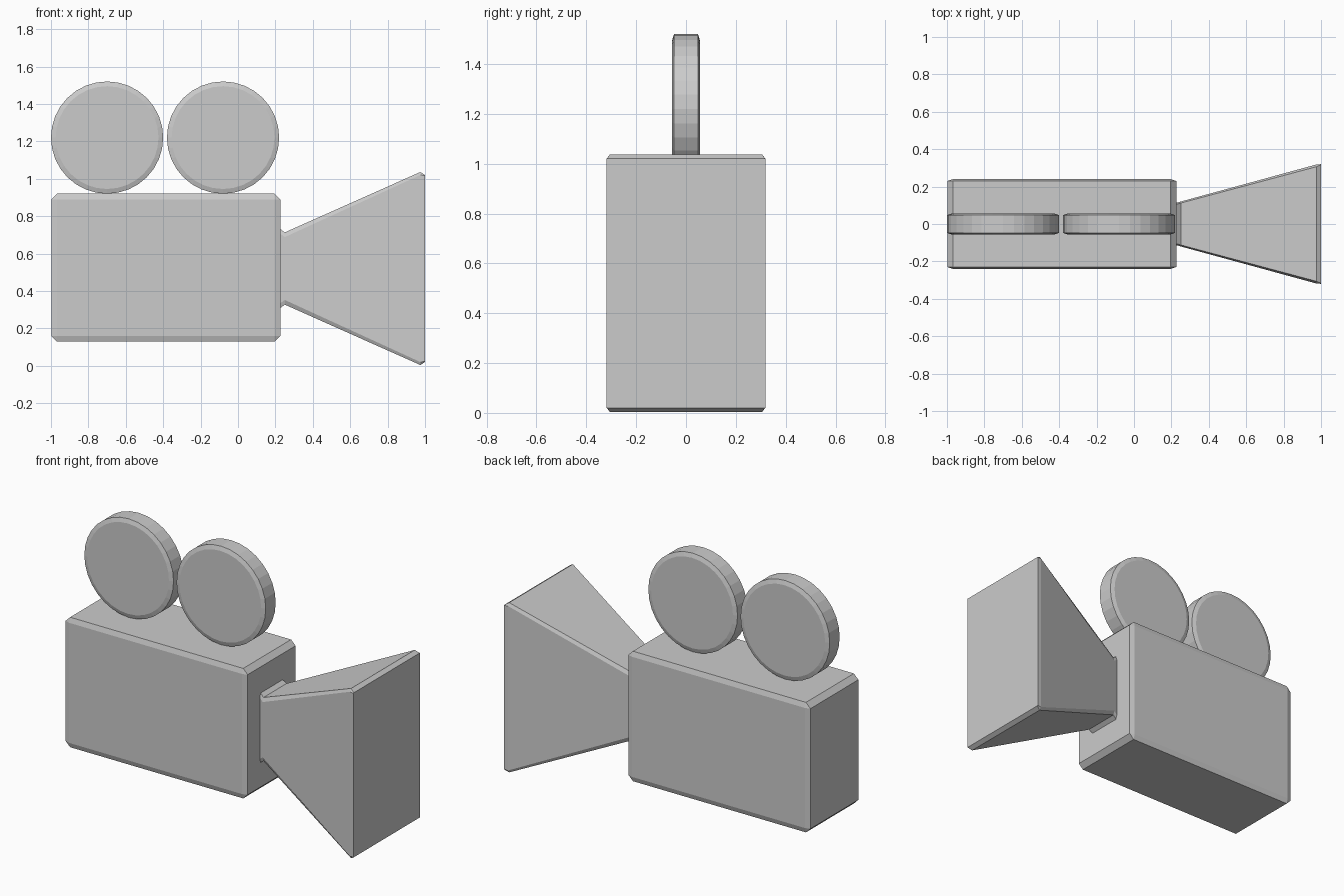
import bpy, bmesh
from math import pi
from mathutils import Matrix

if "Cube" in bpy.data.objects:
    bpy.data.objects.remove(bpy.data.objects["Cube"])

FLAT = 3.0  # bevels are squashed in y by this factor


def finish(name, bm, loc=(0, 0, 0)):
    bmesh.ops.recalc_face_normals(bm, faces=bm.faces)
    mesh = bpy.data.meshes.new(name)
    bm.to_mesh(mesh)
    bm.free()
    ob = bpy.data.objects.new(name, mesh)
    ob.location = loc
    bpy.context.collection.objects.link(ob)
    return ob


def bevel_squashed(bm, edges, width, squash):
    bmesh.ops.bevel(bm, geom=edges, offset=width, segments=1,
                    affect='EDGES', profile=0.5)
    bmesh.ops.scale(bm, vec=(1, 1 / squash, 1), verts=bm.verts)


# Camera body: chamfered box
bm = bmesh.new()
bmesh.ops.create_cube(bm, size=1)
bmesh.ops.scale(bm, vec=(1.224, 0.48 * FLAT, 0.79), verts=bm.verts)
bevel_squashed(bm, bm.edges[:], 0.03, FLAT)
finish("camera_body", bm, (-0.386, 0, 0.525))

# Film reels: flat 32-sided discs with chamfered rims
for name, x in (("rear_reel", -0.70), ("front_reel", -0.08)):
    bm = bmesh.new()
    bmesh.ops.create_cone(bm, cap_ends=True, segments=32, radius1=0.30,
                          radius2=0.30, depth=0.112 * FLAT,
                          matrix=Matrix.Rotation(pi / 2, 4, 'X'))
    rims = [e for e in bm.edges
            if abs(e.verts[0].co.y - e.verts[1].co.y) < 1e-4]
    bevel_squashed(bm, rims, 0.025, FLAT)
    finish(name, bm, (x, 0, 1.22))

# Lens hood: chamfered rectangular sections lofted along x
# (x, half width, half height, corner cut in y, corner cut in z)
sections = [
    (0.20, 0.110, 0.212, 0.008, 0.025),
    (0.225, 0.113, 0.212, 0.008, 0.025),
    (0.25, 0.120, 0.193, 0.008, 0.025),
    (0.975, 0.318, 0.516, 0.012, 0.016),
    (1.00, 0.320, 0.500, 0.003, 0.003),
]
bm = bmesh.new()
rings = []
for x, w, h, cy, cz in sections:
    pts = [(w, h - cz), (w - cy, h), (cy - w, h), (-w, h - cz),
           (-w, cz - h), (cy - w, -h), (w - cy, -h), (w, cz - h)]
    rings.append([bm.verts.new((x, y, z)) for y, z in pts])
for a, b in zip(rings, rings[1:]):
    for i in range(8):
        j = (i + 1) % 8
        bm.faces.new((a[i], a[j], b[j], b[i]))
bm.faces.new(rings[0])
bm.faces.new(rings[-1])
finish("lens_hood", bm, (0, 0, 0.52))
